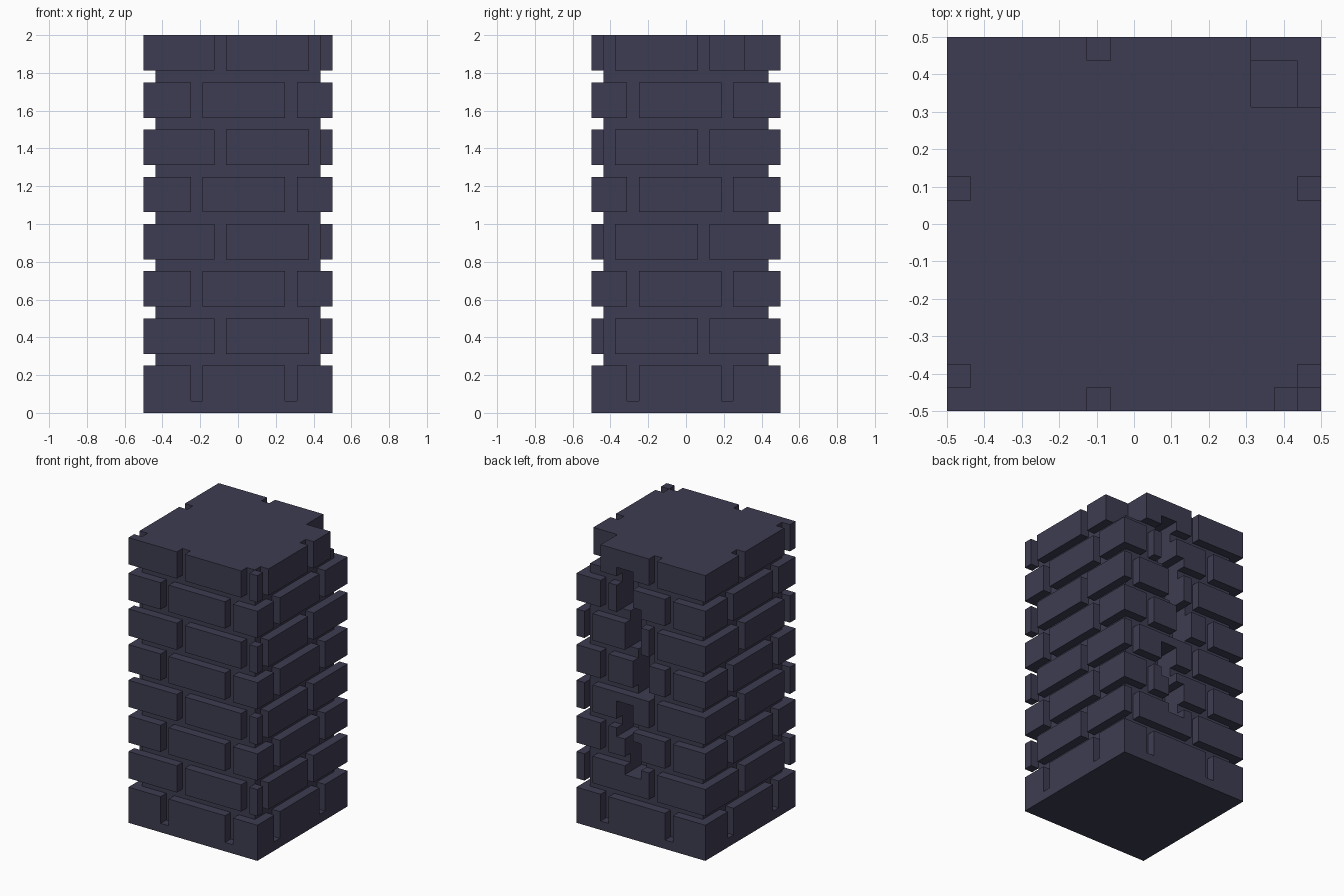
import bpy, bmesh, math

if "Cube" in bpy.data.objects:
    bpy.data.objects.remove(bpy.data.objects["Cube"])

U = 1 / 16                      # grid unit: every edge of the pillar sits on 1/16
W, H = 16, 32
solid = {(x, y, z) for x in range(W) for y in range(W) for z in range(H)}


def carve(x0, x1, y0, y1, z0, z1):
    """Remove a box of grid cells from the pillar."""
    for x in range(x0, x1):
        for y in range(y0, y1):
            for z in range(z0, z1):
                solid.discard((x, y, z))


def carve_front_back(x0, x1, z0, z1):
    for y in (0, W - 1):
        carve(x0, x1, y, y + 1, z0, z1)


def carve_sides(y0, y1, z0, z1):
    for x in (0, W - 1):
        carve(x, x + 1, y0, y1, z0, z1)


for course in range(8):
    z = course * 4
    # horizontal mortar joint (the base keeps a full footing)
    if course > 0:
        carve_front_back(0, W, z, z + 1)
        carve_sides(0, W, z, z + 1)
    # vertical joints, staggered every other course
    odd = course % 2
    for x in ((6, 14) if odd else (4, 12)):
        carve_front_back(x, x + 1, z + 1, z + 4)
    for y in ((1, 9) if odd else (3, 11)):
        carve_sides(y, y + 1, z + 1, z + 4)

# broken top corner at the back right
carve(13, W, 13, W, 29, H)

# zigzag crack down the back: (left cell, bottom, top), two cells wide
for x, z0, z1 in ((9, 25, 30), (8, 21, 26), (7, 16, 21), (9, 11, 15), (8, 7, 11)):
    carve(x, x + 2, 13, W, z0, z1)

# skin the remaining cells with outward faces
bm = bmesh.new()
verts = {}


def vert(p):
    if p not in verts:
        verts[p] = bm.verts.new(((p[0] - 8) * U, (p[1] - 8) * U, p[2] * U))
    return verts[p]


for cell in sorted(solid):
    for axis in range(3):
        b, c = (axis + 1) % 3, (axis + 2) % 3
        for side in (0, 1):
            near = list(cell)
            near[axis] += 2 * side - 1
            if tuple(near) in solid:
                continue
            loop = []
            for db, dc in ((0, 0), (1, 0), (1, 1), (0, 1)):
                p = list(cell)
                p[axis] += side
                p[b] += db
                p[c] += dc
                loop.append(vert(tuple(p)))
            bm.faces.new(loop if side else loop[::-1])

# merge coplanar cells into large flat faces
bmesh.ops.dissolve_limit(bm, angle_limit=math.radians(1),
                         verts=bm.verts[:], edges=bm.edges[:])

mesh = bpy.data.meshes.new("brick_pillar")
bm.to_mesh(mesh)
bm.free()

mat = bpy.data.materials.new("dark slate brick")
mat.diffuse_color = (0.048, 0.046, 0.084, 1)
mat.use_nodes = True
mat.node_tree.nodes["Principled BSDF"].inputs["Base Color"].default_value = mat.diffuse_color
mesh.materials.append(mat)
pillar = bpy.data.objects.new("brick_pillar", mesh)
bpy.context.collection.objects.link(pillar)
